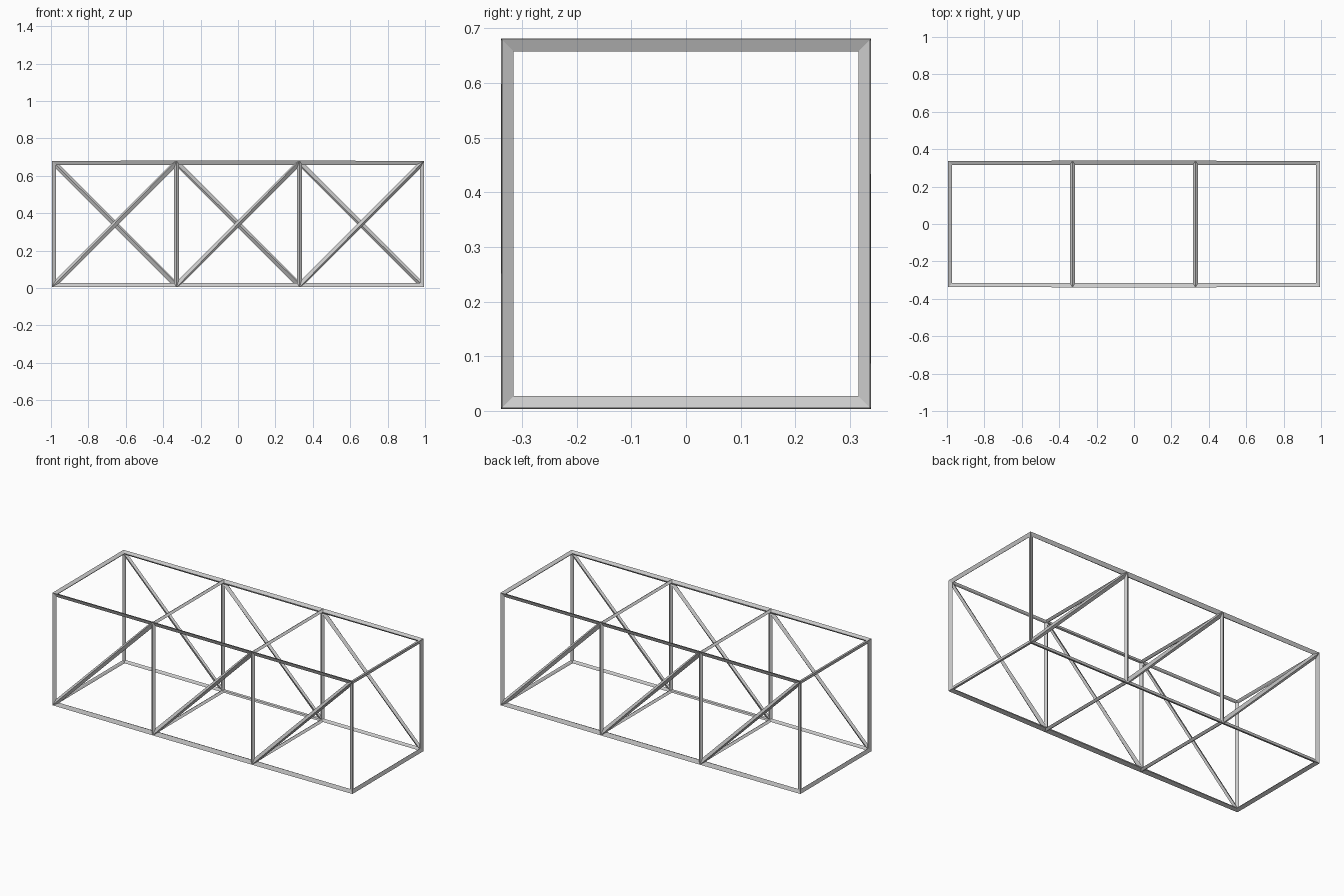
import bpy, bmesh

if "Cube" in bpy.data.objects:
    bpy.data.objects.remove(bpy.data.objects["Cube"])

BAR = 0.0275                 # bar thickness
CELL = (2 - BAR) / 3         # three cubic bays, bar included in total length
H = CELL / 2
bm = bmesh.new()

# four corner nodes at each of the four stations along x
rings = []
for i in range(4):
    x = (i - 1.5) * CELL
    rings.append([bm.verts.new((x, sy * H, BAR / 2 + H + sz * H))
                  for sy, sz in ((-1, -1), (1, -1), (1, 1), (-1, 1))])

# square end frames
bm.faces.new(rings[0])
bm.faces.new(rings[-1])

# bays: open top and bottom, diagonal brace on front and back
for a, b in zip(rings, rings[1:]):
    bm.faces.new((a[0], b[0], b[1], a[1]))    # bottom
    bm.faces.new((a[3], b[3], b[2], a[2]))    # top
    bm.faces.new((a[0], b[0], b[3]))          # front, brace rises to +x
    bm.faces.new((a[0], b[3], a[3]))
    bm.faces.new((a[1], b[1], a[2]))          # back, brace falls to +x
    bm.faces.new((b[1], b[2], a[2]))
bmesh.ops.recalc_face_normals(bm, faces=bm.faces[:])

# turn every edge into a mitred bar
mesh = bpy.data.meshes.new("box_truss")
bm.to_mesh(mesh)
bm.free()
truss = bpy.data.objects.new("box_truss", mesh)
bpy.context.collection.objects.link(truss)
wire = truss.modifiers.new("bars", 'WIREFRAME')
wire.thickness = BAR
wire.offset = 0
wire.use_even_offset = True
wire.use_replace = True
